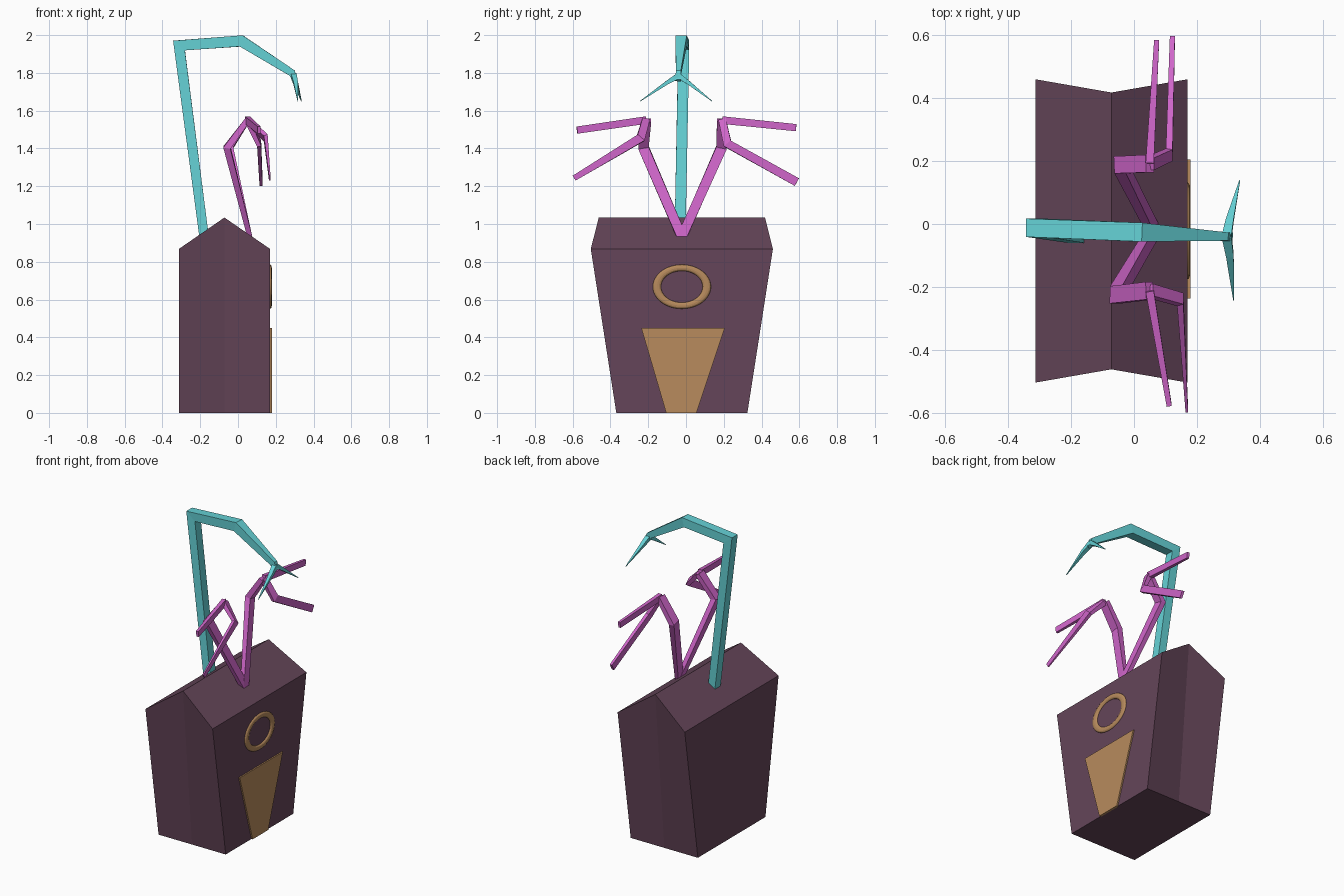
import bpy, bmesh
from math import pi
from mathutils import Vector

if "Cube" in bpy.data.objects:
    bpy.data.objects.remove(bpy.data.objects["Cube"])


def material(name, rgb):
    m = bpy.data.materials.new(name)
    m.diffuse_color = (*rgb, 1)
    m.use_nodes = True
    m.node_tree.nodes["Principled BSDF"].inputs["Base Color"].default_value = m.diffuse_color
    return m


PLUM = material("plum", (0.13, 0.06, 0.10))
TAN = material("tan", (0.48, 0.26, 0.11))
CYAN = material("cyan", (0.13, 0.64, 0.67))
PINK = material("pink", (0.62, 0.13, 0.58))


def finish(bm, name, mat):
    bmesh.ops.recalc_face_normals(bm, faces=bm.faces)
    me = bpy.data.meshes.new(name)
    bm.to_mesh(me)
    bm.free()
    me.materials.append(mat)
    ob = bpy.data.objects.new(name, me)
    bpy.context.collection.objects.link(ob)
    return ob


def loft(name, rings, mat):
    """Join equal-sized point rings into a capped solid."""
    bm = bmesh.new()
    vs = [[bm.verts.new(p) for p in r] for r in rings]
    n = len(vs[0])
    for a, b in zip(vs, vs[1:]):
        for i in range(n):
            j = (i + 1) % n
            bm.faces.new((a[i], a[j], b[j], b[i]))
    bm.faces.new(vs[0])
    bm.faces.new(vs[-1])
    return finish(bm, name, mat)


def strut(name, pts, sizes, side, mat):
    """Mitred rectangular bar; sizes are (along side, across) at each point."""
    pts = [Vector(p) for p in pts]
    dirs = [(b - a).normalized() for a, b in zip(pts, pts[1:])]
    rings = []
    for i, (p, (w, h)) in enumerate(zip(pts, sizes)):
        d0, d1 = dirs[max(i - 1, 0)], dirs[min(i, len(dirs) - 1)]
        t = (d0 + d1).normalized()
        s = (Vector(side) - t * t.dot(Vector(side))).normalized()
        u = t.cross(s) * h / 2 / max(t.dot(d1), 0.5)
        s = s * w / 2
        rings.append([p + s + u, p - s + u, p - s - u, p + s - u])
    return loft(name, rings, mat)


# Gabled body with folded, flaring end walls
C = -0.022
bm = bmesh.new()
ends = []
for sgn in (-1, 1):
    prof = [(-0.313, 0, 0.347), (-0.072, 0, 0.347), (0.17, 0, 0.347),
            (0.17, 0.868, 0.482), (-0.072, 1.034, 0.44), (-0.313, 0.868, 0.482)]
    ends.append([bm.verts.new((x, C + sgn * y, z)) for x, z, y in prof])
for e in ends:
    bm.faces.new((e[0], e[1], e[4], e[5]))
    bm.faces.new((e[1], e[2], e[3], e[4]))
for i in range(6):
    j = (i + 1) % 6
    bm.faces.new((ends[0][i], ends[0][j], ends[1][j], ends[1][i]))
finish(bm, "body", PLUM)

# Tapered door panel
loft("door", [[(x, -0.105, 0), (x, 0.055, 0), (x, 0.205, 0.45), (x, -0.237, 0.45)]
              for x in (0.165, 0.179)], TAN)

# Oval window ring
bpy.ops.mesh.primitive_torus_add(location=(0.17, C, 0.668), rotation=(0, pi / 2, 0),
                                 major_radius=0.132, minor_radius=0.022,
                                 major_segments=48, minor_segments=12)
ring = bpy.context.object
ring.name = "window_ring"
ring.scale = (0.76, 1, 0.4)
ring.data.materials.append(TAN)
bpy.ops.object.shade_smooth_by_angle()

# Tall bent crane with forked tip
strut("crane_arm", [(-0.178, -0.032, 0.92), (-0.312, -0.012, 1.945), (0.018, -0.026, 1.969),
                    (0.285, -0.04, 1.80), (0.305, -0.042, 1.76)],
      [(0.058, 0.05), (0.058, 0.055), (0.06, 0.058), (0.026, 0.038), (0.03, 0.02)],
      (0, 1, 0), CYAN)
for k, (x, y) in enumerate([(0.336, 0.138), (0.317, -0.243)]):
    strut(f"crane_claw_{k + 1}", [(0.295, -0.04, 1.785), (0.305, -0.04 + (y + 0.04) * 0.3, 1.748),
                                  (x, y, 1.65)],
          [(0.03, 0.03), (0.024, 0.02), (0.003, 0.003)], (1, 0, 0), CYAN)

# Two pink arms: stem and knuckle, then two branches each
arms = {
    "left": [(-0.058, -0.225, 1.405), (0.05, -0.212, 1.55), (0.112, -0.577, 1.497),
             (0.147, -0.24, 1.455), (0.168, -0.592, 1.243)],
    "right": [(-0.045, 0.188, 1.405), (0.05, 0.192, 1.55), (0.072, 0.583, 1.51),
              (0.112, 0.22, 1.425), (0.122, 0.587, 1.222)],
}
for side, (elbow, apex, high, mid, low) in arms.items():
    strut(f"{side}_stem", [(0.063, C, 0.93), elbow, apex],
          [(0.05, 0.026), (0.056, 0.034), (0.056, 0.03)], (0, 1, 0), PINK)
    strut(f"{side}_upper_branch", [apex, high],
          [(0.026, 0.04), (0.016, 0.038)], (1, 0, 0), PINK)
    thick = 0.03 if side == "left" else 0.046
    strut(f"{side}_lower_branch", [apex, mid, low],
          [(0.03, 0.04), (0.022, 0.042), (0.016 if side == "right" else 0.008, thick)],
          (1, 0, 0), PINK)
